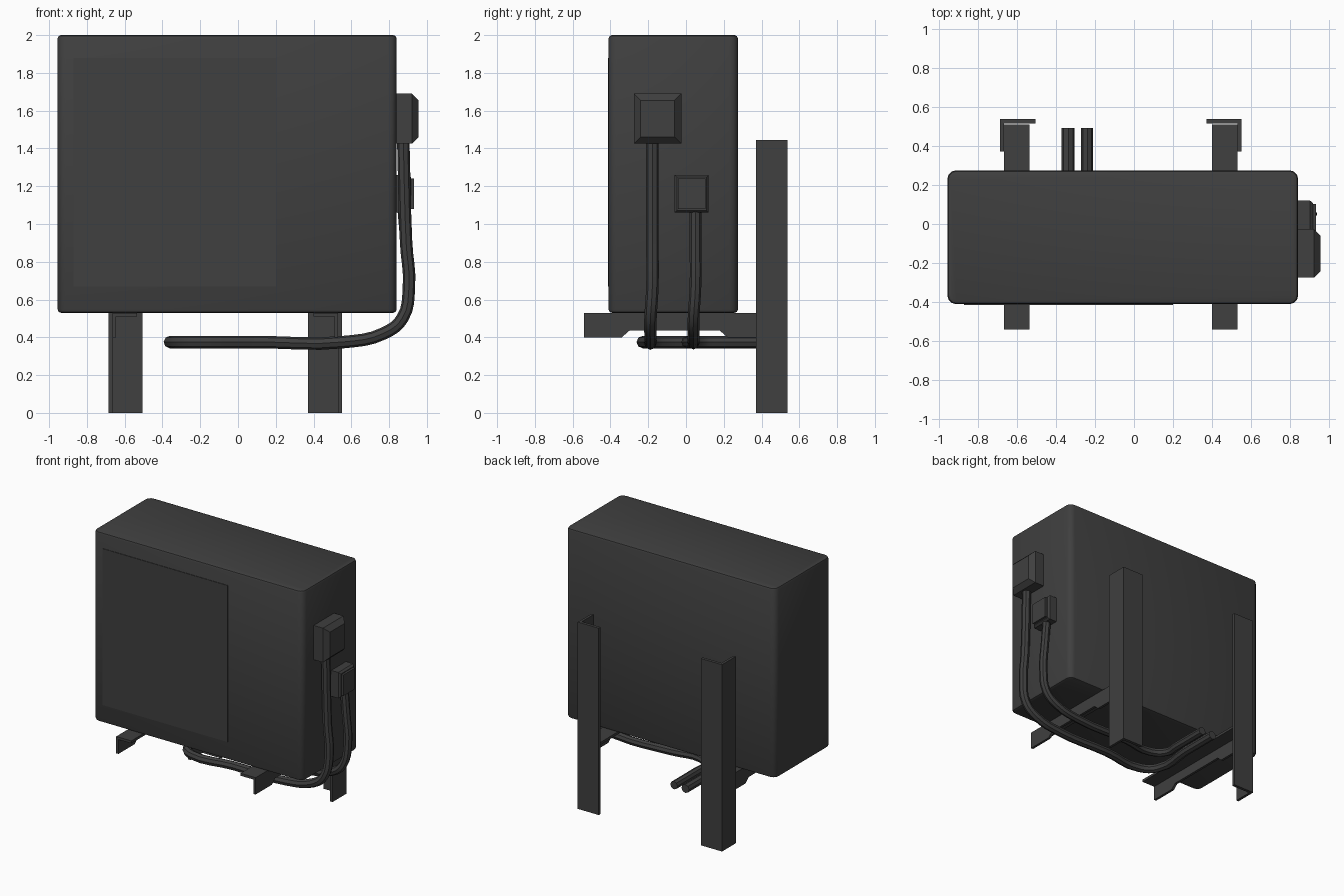
import bpy
import bmesh
from mathutils import Vector

if "Cube" in bpy.data.objects:
    bpy.data.objects.remove(bpy.data.objects["Cube"], do_unlink=True)

# Single dark grey paint
paint = bpy.data.materials.new("dark_grey")
paint.use_nodes = True
GREY = (0.05, 0.05, 0.05, 1)
paint.diffuse_color = GREY
paint.node_tree.nodes["Principled BSDF"].inputs["Base Color"].default_value = GREY

MID = -0.0675  # x of the plane the brackets mirror about


def finish(name, bm, smooth=False):
    bmesh.ops.recalc_face_normals(bm, faces=bm.faces)
    mesh = bpy.data.meshes.new(name)
    bm.to_mesh(mesh)
    bm.free()
    mesh.materials.append(paint)
    ob = bpy.data.objects.new(name, mesh)
    bpy.context.collection.objects.link(ob)
    if smooth:
        smooth_shade(ob)
    return ob


def smooth_shade(ob):
    bpy.ops.object.select_all(action='DESELECT')
    ob.select_set(True)
    bpy.context.view_layer.objects.active = ob
    bpy.ops.object.shade_smooth_by_angle(angle=0.6)


def add_box(bm, lo, hi):
    lo, hi = Vector(lo), Vector(hi)
    verts = bmesh.ops.create_cube(bm, size=1)["verts"]
    for v in verts:
        v.co = (lo + hi) / 2 + v.co * (hi - lo)


def add_prism(bm, outline, axis_lo, axis_hi):
    """Extrude a (y, z) outline along x."""
    face = bm.faces.new([bm.verts.new((axis_lo, y, z)) for y, z in outline])
    new = bmesh.ops.extrude_face_region(bm, geom=[face])["geom"]
    for v in new:
        if isinstance(v, bmesh.types.BMVert):
            v.co.x = axis_hi


def mirror(bm):
    for v in bm.verts:
        v.co.x = 2 * MID - v.co.x


# Casing: rounded upright corners, then a finer round on the rims
bm = bmesh.new()
add_box(bm, (-0.955, -0.41, 0.53), (0.84, 0.275, 2))
upright = [e for e in bm.edges if abs(e.verts[0].co.z - e.verts[1].co.z) > 1]
bmesh.ops.bevel(bm, geom=upright, offset=0.045, segments=3, profile=0.5, affect='EDGES')
rims = [e for e in bm.edges if abs(e.verts[0].co.z - e.verts[1].co.z) < 0.01]
bmesh.ops.bevel(bm, geom=rims, offset=0.018, segments=2, profile=0.5, affect='EDGES')
finish("casing", bm, True)

# Fan cover on the front
bm = bmesh.new()
add_box(bm, (-0.87, -0.414, 0.67), (0.2, -0.408, 1.88))
finish("front_panel", bm)

# Wall rails and support arms, both with an L section
web = [(-0.54, 0.53), (-0.54, 0.4), (-0.34, 0.4), (-0.3, 0.435),
       (0.18, 0.435), (0.22, 0.4), (0.51, 0.4), (0.51, 0.53)]
for side, flip in (("right", False), ("left", True)):
    bm = bmesh.new()
    add_box(bm, (-0.685, 0.515, 0), (-0.505, 0.538, 1.445))
    add_box(bm, (-0.685, 0.37, 0), (-0.665, 0.515, 1.445))
    if flip:
        mirror(bm)
    finish("wall_rail_" + side, bm)

    bm = bmesh.new()
    add_prism(bm, web, -0.664, -0.645)
    add_box(bm, (-0.645, -0.54, 0.511), (-0.535, 0.51, 0.53))
    if flip:
        mirror(bm)
    finish("support_arm_" + side, bm)


# Connection boxes on the side, tapered towards the outer face
def tapered_box(name, lo, hi, shoulder, inset):
    bm = bmesh.new()
    add_box(bm, lo, (shoulder, hi[1], hi[2]))
    outer = max(bm.faces, key=lambda f: f.calc_center_median().x)
    new = bmesh.ops.extrude_face_region(bm, geom=[outer])["geom"]
    bm.faces.remove(outer)
    mid = (Vector(lo) + Vector(hi)) / 2
    for v in new:
        if isinstance(v, bmesh.types.BMVert):
            v.co.x = hi[0]
            v.co.y += inset if v.co.y < mid.y else -inset
            v.co.z += inset if v.co.z < mid.z else -inset
    return finish(name, bm, True)


tapered_box("large_valve_cover", (0.83, -0.275, 1.425), (0.955, -0.025, 1.69), 0.92, 0.035)
tapered_box("small_valve_cover", (0.83, -0.06, 1.06), (0.915, 0.12, 1.26), 0.9, 0.012)
bm = bmesh.new()
add_box(bm, (0.91, -0.042, 1.08), (0.932, 0.102, 1.242))
finish("small_valve_lid", bm)


# Pipes running down the side, under the casing and out at the back
def pipe(name, points, radius):
    curve = bpy.data.curves.new(name, 'CURVE')
    curve.dimensions = '3D'
    curve.bevel_depth = radius
    curve.bevel_resolution = 2
    curve.resolution_u = 4
    curve.use_fill_caps = True
    spline = curve.splines.new('BEZIER')
    spline.bezier_points.add(len(points) - 1)
    for bp, co in zip(spline.bezier_points, points):
        bp.co = co
        bp.handle_left_type = bp.handle_right_type = 'AUTO'
    curve.materials.append(paint)
    ob = bpy.data.objects.new(name, curve)
    bpy.context.collection.objects.link(ob)
    bpy.ops.object.select_all(action='DESELECT')
    ob.select_set(True)
    bpy.context.view_layer.objects.active = ob
    bpy.ops.object.convert(target='MESH')
    smooth_shade(bpy.context.view_layer.objects.active)


def run(y, end_x, top_z, bend_y):
    return [(0.875, y, top_z), (0.89, y, 0.9), (0.905, y, 0.67),
            (0.87, y - 0.01, 0.5), (0.77, y - 0.01, 0.42), (0.56, y - 0.01, 0.375),
            (0.1, y - 0.015, 0.375), (end_x + 0.1, bend_y, 0.375),
            (end_x, bend_y + 0.08, 0.375), (end_x, 0.2, 0.375), (end_x, 0.49, 0.375)]


pipe("large_pipe", run(-0.178, -0.337, 1.44, -0.215), 0.033)
pipe("small_pipe", run(0.05, -0.24, 1.08, 0.015), 0.031)
